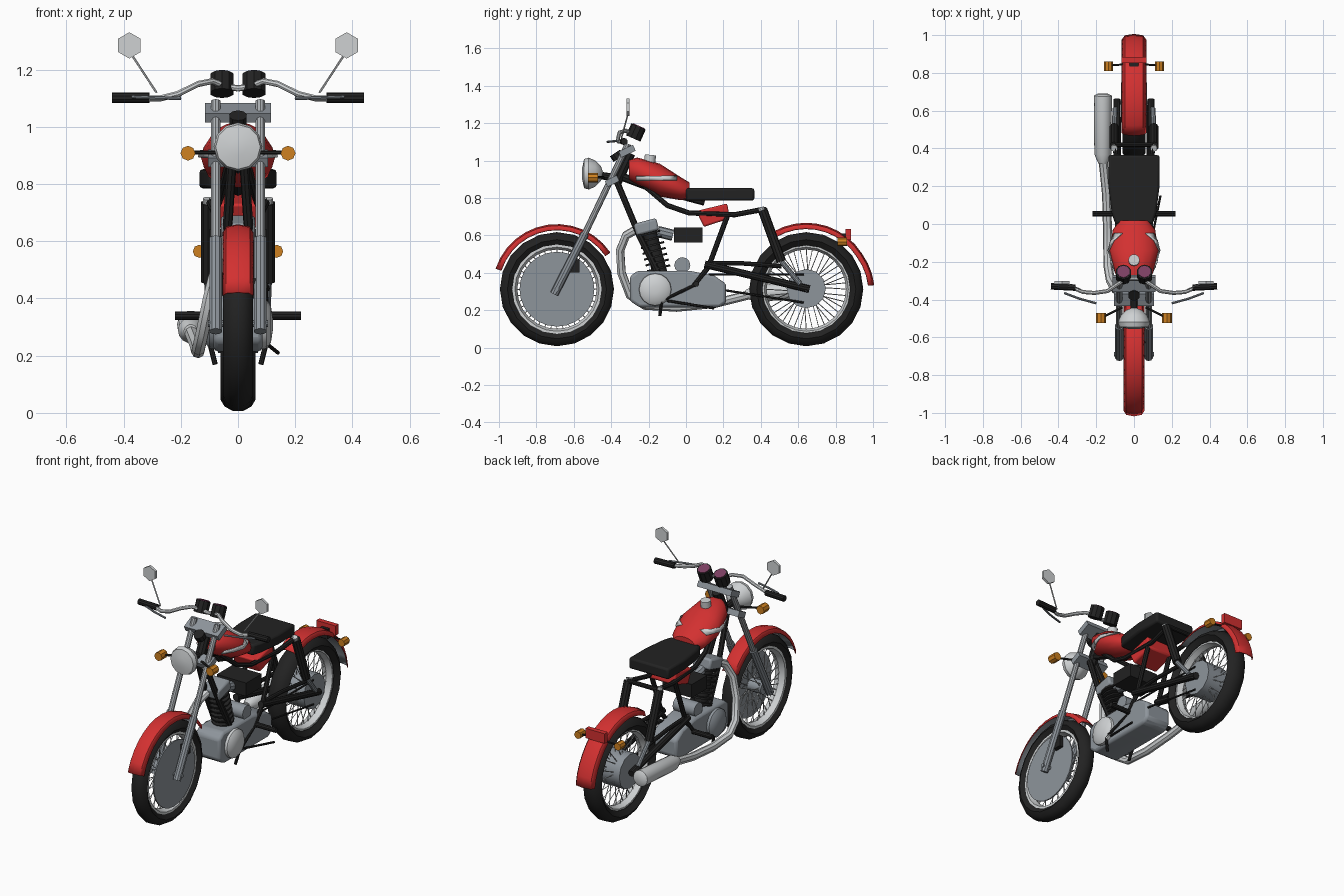
import bpy, bmesh, math
from mathutils import Vector, Matrix

cube = bpy.data.objects.get("Cube")
if cube:
    bpy.data.objects.remove(cube, do_unlink=True)


def material(name, r, g, b):
    m = bpy.data.materials.new(name)
    m.use_nodes = True
    m.diffuse_color = (r, g, b, 1)
    m.node_tree.nodes["Principled BSDF"].inputs["Base Color"].default_value = (r, g, b, 1)
    return m


RED = material("red paint", .65, .03, .03)
BLACK = material("black rubber", .016, .016, .016)
CHROME = material("chrome", .62, .64, .65)
GREY = material("grey metal", .27, .3, .33)
STEEL = material("fork steel", .4, .42, .44)
AMBER = material("amber lens", .62, .22, .015)
PURPLE = material("purple dial", .2, .05, .12)
SIDES = ((1, "left"), (-1, "right"))
parts = []


def finish(name, bm, mats, bevel=0):
    bmesh.ops.recalc_face_normals(bm, faces=bm.faces)
    me = bpy.data.meshes.new(name)
    bm.to_mesh(me)
    bm.free()
    for m in mats if isinstance(mats, tuple) else (mats,):
        me.materials.append(m)
    ob = bpy.data.objects.new(name, me)
    bpy.context.collection.objects.link(ob)
    if bevel:
        mod = ob.modifiers.new("bevel", 'BEVEL')
        mod.width, mod.segments = bevel, 2
    parts.append(ob)
    return ob


def add_rod(bm, a, b, r1, r2, segs):
    a, b = Vector(a), Vector(b)
    d = b - a
    mx = Matrix.Translation((a + b) / 2) @ d.to_track_quat('Z', 'Y').to_matrix().to_4x4()
    bmesh.ops.create_cone(bm, cap_ends=True, segments=segs, radius1=r1, radius2=r2, depth=d.length, matrix=mx)


def rod(name, a, b, r, mat, r2=None, segs=10):
    bm = bmesh.new()
    add_rod(bm, a, b, r, r if r2 is None else r2, segs)
    return finish(name, bm, mat)


def tube(name, pts, r, mat):
    cu = bpy.data.curves.new(name, 'CURVE')
    cu.dimensions, cu.bevel_depth, cu.bevel_resolution, cu.use_fill_caps = '3D', r, 2, True
    sp = cu.splines.new('POLY')
    sp.points.add(len(pts) - 1)
    for p, co in zip(sp.points, pts):
        p.co = (*co, 1)
    tmp = bpy.data.objects.new(name, cu)
    bpy.context.collection.objects.link(tmp)
    bm = bmesh.new()
    bm.from_mesh(tmp.to_mesh())
    bpy.data.objects.remove(tmp)
    return finish(name, bm, mat)


def box(name, centre, size, mat, tilt=0, bevel=0):
    bm = bmesh.new()
    mx = Matrix.Translation(centre) @ Matrix.Rotation(tilt, 4, 'X') @ Matrix.Diagonal((*size, 1))
    bmesh.ops.create_cube(bm, size=1, matrix=mx)
    return finish(name, bm, mat, bevel)


def prism(name, outline, axis, lo, hi, mat, bevel=0):
    place = (lambda p, t: (t, *p)) if axis == 'x' else (lambda p, t: (*p, t))
    bm = bmesh.new()
    rings = [[bm.verts.new(place(p, t)) for p in outline] for t in (lo, hi)]
    loft(bm, rings)
    return finish(name, bm, mat, bevel)


def loft(bm, rings, caps=True):
    for a, b in zip(rings, rings[1:]):
        for i in range(len(a)):
            j = (i + 1) % len(a)
            bm.faces.new((a[i], a[j], b[j], b[i]))
    if caps:
        bm.faces.new(rings[0])
        bm.faces.new(rings[-1])


def lathe(name, profile, centre, axis, mat, segs=20, closed=False):
    """Profile points are (distance along axis, radius)."""
    rot = Vector(axis).to_track_quat('Z', 'Y')
    bm = bmesh.new()
    pts = profile + profile[:1] if closed else profile
    rings = [[bm.verts.new(Vector(centre) + rot @ Vector((r * math.cos(t), r * math.sin(t), h)))
              for t in (math.tau * i / segs for i in range(segs))] for h, r in pts]
    loft(bm, rings, not closed)
    bmesh.ops.remove_doubles(bm, verts=bm.verts, dist=1e-5)
    return finish(name, bm, mat)


def fender(name, cy, r, w, a0, a1, flare):
    """Arched strip swept around a wheel, grey inside."""
    bm = bmesh.new()
    section = ((-1, -.03), (-.75, -.008), (0, 0), (.75, -.008), (1, -.03))
    rows = []
    for i in range(13):
        t = math.radians(a0 + (a1 - a0) * i / 12)
        k = flare * max(0, i - 9) / 3
        rows.append([bm.verts.new((x * w, cy + (r + k + d) * math.cos(t), .315 + (r + k + d) * math.sin(t)))
                     for x, d in section])
    for a, b in zip(rows, rows[1:]):
        for i in range(4):
            bm.faces.new((a[i], a[i + 1], b[i + 1], b[i]))
    ob = finish(name, bm, (RED, GREY))
    mod = ob.modifiers.new("thickness", 'SOLIDIFY')
    mod.thickness = .006
    # Make the painted side face away from the wheel
    p = ob.data.polygons[22]
    if p.normal.dot(p.center - Vector((0, cy, .315))) < 0:
        ob.data.flip_normals()
    mod.material_offset = 1


# Wheels
for label, cy, w in (("front", -.69, .052), ("rear", .643, .062)):
    c = (0, cy, .312)
    lathe(label + "_tyre", [(-.6 * w, .235), (-w, .265), (-.75 * w, .29), (-.3 * w, .305),
                            (.3 * w, .305), (.75 * w, .29), (w, .265), (.6 * w, .235)], c, (1, 0, 0), BLACK, 20, True)
    lathe(label + "_rim", [(-.034, .242), (-.034, .225), (0, .212), (.034, .225), (.034, .242)],
          c, (1, 0, 0), CHROME, 24, True)
    rod(label + "_hub", (-.05, cy, .312), (.05, cy, .312), .038, GREY, segs=14)
    rod(label + "_axle", (-.105, cy, .312), (.105, cy, .312), .012, GREY)
    bm = bmesh.new()
    for i in range(40):
        t = math.tau * i / 40
        u = t + (.35 if i % 4 < 2 else -.35)
        x = .04 if i % 2 else -.04
        add_rod(bm, (x, cy + .035 * math.cos(u), .312 + .035 * math.sin(u)),
                (0, cy + .22 * math.cos(t), .312 + .22 * math.sin(t)), .0025, .0025, 4)
    finish(label + "_spokes", bm, CHROME)
rod("brake_disc", (.042, -.69, .312), (.05, -.69, .312), .2, GREY, segs=24)
box("brake_caliper", (.06, -.6, .435), (.03, .06, .07), BLACK)
rod("rear_drum", (-.07, .643, .315), (.07, .643, .315), .105, GREY, segs=12)
fender("front_fender", -.69, .345, .055, 162, 34, 0)
fender("rear_fender", .643, .352, .065, 120, 3, .012)

# Front fork and steering
for s, side in SIDES:
    x = s * .078
    rod(side + "_fork_lower", (x, -.705, .285), (x, -.54, .61), .023, GREY)
    rod(side + "_fork_upper", (x, -.54, .61), (x, -.31, 1.09), .017, STEEL)
box("upper_clamp", (0, -.315, 1.05), (.23, .085, .035), GREY, .45)
box("lower_clamp", (0, -.395, .89), (.21, .07, .035), GREY, .45)
rod("steering_head", (0, -.38, .87), (0, -.3, 1.04), .03, BLACK)
rod("ignition_lock", (0, -.36, 1.01), (0, -.38, 1.04), .032, BLACK)

# Headlight
lathe("headlight", [(-.01, .03), (0, .078), (.025, .085), (.06, .07), (.09, .04), (.1, .012)],
      (0, -.545, .93), (0, 1, 0), CHROME, 12)
rod("headlight_bracket", (0, -.46, .92), (0, -.39, .91), .02, BLACK)

# Handlebar and controls
for s, side in SIDES:
    tube(side + "_handlebar", [(0, -.29, 1.135), (s * .04, -.29, 1.14), (s * .09, -.32, 1.16), (s * .14, -.355, 1.15),
                               (s * .21, -.365, 1.115), (s * .27, -.36, 1.1), (s * .33, -.335, 1.1)], .011, CHROME)
    rod(side + "_grip", (s * .31, -.337, 1.102), (s * .44, -.33, 1.102), .018, BLACK)
    tube(side + "_lever", [(s * .2, -.42, 1.1), (s * .29, -.395, 1.102), (s * .37, -.365, 1.105)], .006, GREY)
    rod(side + "_mirror_stem", (s * .285, -.345, 1.12), (s * .37, -.31, 1.25), .004, CHROME, segs=6)
    rod(side + "_mirror", (s * .38, -.318, 1.285), (s * .38, -.302, 1.285), .046, CHROME, segs=6)
    g, up = Vector((s * .056, -.268, 1.15)), Vector((0, .4, .9)).normalized()
    rod(side + "_gauge", g - up * .035, g + up * .035, .042, BLACK, segs=10)
    rod(side + "_dial", g + up * .034, g + up * .039, .034, PURPLE, segs=10)

# Tank: stations are (y, centre z, half width, half height)
STATIONS = [(-.305, .95, .06, .055), (-.26, .943, .1, .073), (-.14, .895, .13, .088),
            (-.03, .85, .112, .062), (.018, .838, .075, .045)]
bm = bmesh.new()
loft(bm, [[bm.verts.new((hw * math.cos(t), y, zc + hh * math.sin(t)))
           for t in (math.tau * i / 16 for i in range(16))] for y, zc, hw, hh in STATIONS])
finish("fuel_tank", bm, RED)
rod("filler_cap", (0, -.195, .98), (0, -.19, 1.03), .03, CHROME, segs=12)


def tank_x(y, z):
    for a, b in zip(STATIONS, STATIONS[1:]):
        if a[0] <= y <= b[0]:
            _, zc, hw, hh = Vector(a).lerp(Vector(b), (y - a[0]) / (b[0] - a[0]))
            return hw * math.sqrt(max(0, 1 - ((z - zc) / hh) ** 2)) + .004


for s, side in SIDES:
    bm = bmesh.new()
    rows = [[bm.verts.new((s * tank_x(y, z), y, z)) for z in (.893, .917)]
            for y in (-.265, -.2, -.14, -.09, -.05)]
    for a, b in zip(rows, rows[1:]):
        bm.faces.new((a[0], a[1], b[1], b[0]))
    stripe = finish(side + "_tank_stripe", bm, CHROME)
    stripe.modifiers.new("thickness", 'SOLIDIFY').thickness = .006

# Seat, side covers and battery box
prism("seat", [(-.1, 0), (.1, 0), (.118, .06), (.135, .2), (.135, .365), (-.135, .365), (-.135, .2), (-.118, .06)],
      'z', .785, .852, BLACK, .012)
prism("side_covers", [(.055, .73), (.22, .77), (.235, .69), (.095, .645)], 'x', -.085, .085, RED, .01)
box("battery_box", (0, .012, .602), (.2, .15, .082), BLACK)

# Frame
tube("backbone", [(0, -.36, .92), (0, -.2, .86), (0, .1, .78)], .022, BLACK)
for s, side in SIDES:
    tube(side + "_down_tube", [(s * .02, -.375, .9), (s * .04, -.25, .6), (s * .05, -.13, .36)], .017, BLACK)
    tube(side + "_seat_rail", [(s * .03, -.24, .88), (s * .06, -.1, .76), (s * .075, .015, .72),
                               (s * .085, .26, .71), (s * .1, .42, .74)], .014, BLACK)
    tube(side + "_seat_post", [(s * .08, .22, .7), (s * .08, .12, .43), (s * .08, .04, .33)], .014, BLACK)
    tube(side + "_rear_stay", [(s * .08, .11, .45), (s * .09, .3, .45), (s * .1, .51, .435)], .012, BLACK)
    rod(side + "_swingarm", (s * .085, .1, .445), (s * .09, .66, .312), .02, BLACK)
    rod(side + "_shock", (s * .105, .41, .735), (s * .105, .51, .46), .026, BLACK)
    rod(side + "_shock_top", (s * .105, .4, .75), (s * .105, .412, .715), .018, CHROME)
    rod(side + "_shock_piston", (s * .105, .51, .46), (s * .1, .61, .34), .014, GREY)
    rod(side + "_footpeg", (s * .08, .055, .34), (s * .22, .055, .34), .015, BLACK)
    tube(side + "_pedal", [(s * .08, .06, .34), (s * .1, -.13, .25), (s * .08, -.14, .17)], .009, BLACK)
rod("seat_cross_tube", (-.1, .42, .74), (.1, .42, .74), .013, BLACK)
rod("side_stand", (.09, -.1, .25), (.14, .15, .21), .007, BLACK, segs=6)
for i, (z0, z1) in enumerate(((.39, .39), (.32, .24))):
    rod("chain_run_%d" % (i + 1), (.072, .12, z0), (.072, .63, z1), .006, BLACK, segs=6)

# Engine
prism("crankcase", [(-.3, .38), (-.26, .41), (.02, .41), (.15, .385), (.215, .34), (.215, .24),
                    (.18, .215), (-.25, .215), (-.3, .25)], 'x', -.085, .085, GREY, .015)
for s, side in SIDES:
    lathe(side + "_engine_cover", [(0, .088), (.02, .085), (.035, .065), (.042, .02)],
          (s * .08, -.165, .31), (s, 0, 0), CHROME if s > 0 else GREY, 16)
rod("starter_motor", (-.07, -.02, .44), (.075, -.02, .44), .043, GREY, segs=12)
base, top = Vector((0, -.14, .4)), Vector((0, -.2, .63))
rod("cylinder", base, top, .04, BLACK, segs=14)
axis = (top - base).normalized()
for i in range(7):
    p = base.lerp(top, .08 + i * .135)
    rod("cooling_fin_%d" % (i + 1), p, p + axis * .011, .064, BLACK, segs=14)
box("cylinder_head", (0, -.212, .645), (.12, .125, .065), GREY, .26, .012)
rod("carburettor", (0, -.15, .62), (0, -.07, .6), .03, GREY)

# Exhaust
tube("exhaust_pipe", [(-.02, -.25, .64), (-.04, -.32, .6), (-.07, -.352, .52), (-.1, -.345, .4), (-.125, -.3, .28),
                      (-.138, -.22, .225), (-.14, -.05, .215), (-.145, .15, .235), (-.165, .35, .285)], .024, CHROME)
lathe("muffler", [(0, .024), (.05, .045), (.36, .048), (.37, .03)], (-.165, .32, .285), (0, 1, .07), CHROME, 14)

# Lamps
for s, side in SIDES:
    rod(side + "_front_signal_stalk", (s * .06, -.44, .91), (s * .16, -.49, .91), .007, BLACK, segs=6)
    rod(side + "_front_signal", (s * .175, -.525, .908), (s * .175, -.47, .908), .026, AMBER, segs=8)
    rod(side + "_rear_signal_stalk", (s * .05, .845, .57), (s * .125, .84, .567), .006, BLACK, segs=6)
    rod(side + "_rear_signal", (s * .135, .81, .565), (s * .135, .86, .565), .023, AMBER, segs=8)
box("tail_light", (0, .868, .605), (.13, .03, .06), RED)
box("tail_light_bracket", (0, .85, .58), (.05, .03, .06), BLACK)

# Smooth the round parts, keep the edges sharp
bpy.ops.object.select_all(action='DESELECT')
for ob in parts:
    ob.select_set(True)
bpy.context.view_layer.objects.active = parts[0]
bpy.ops.object.shade_smooth_by_angle(angle=math.radians(35))
